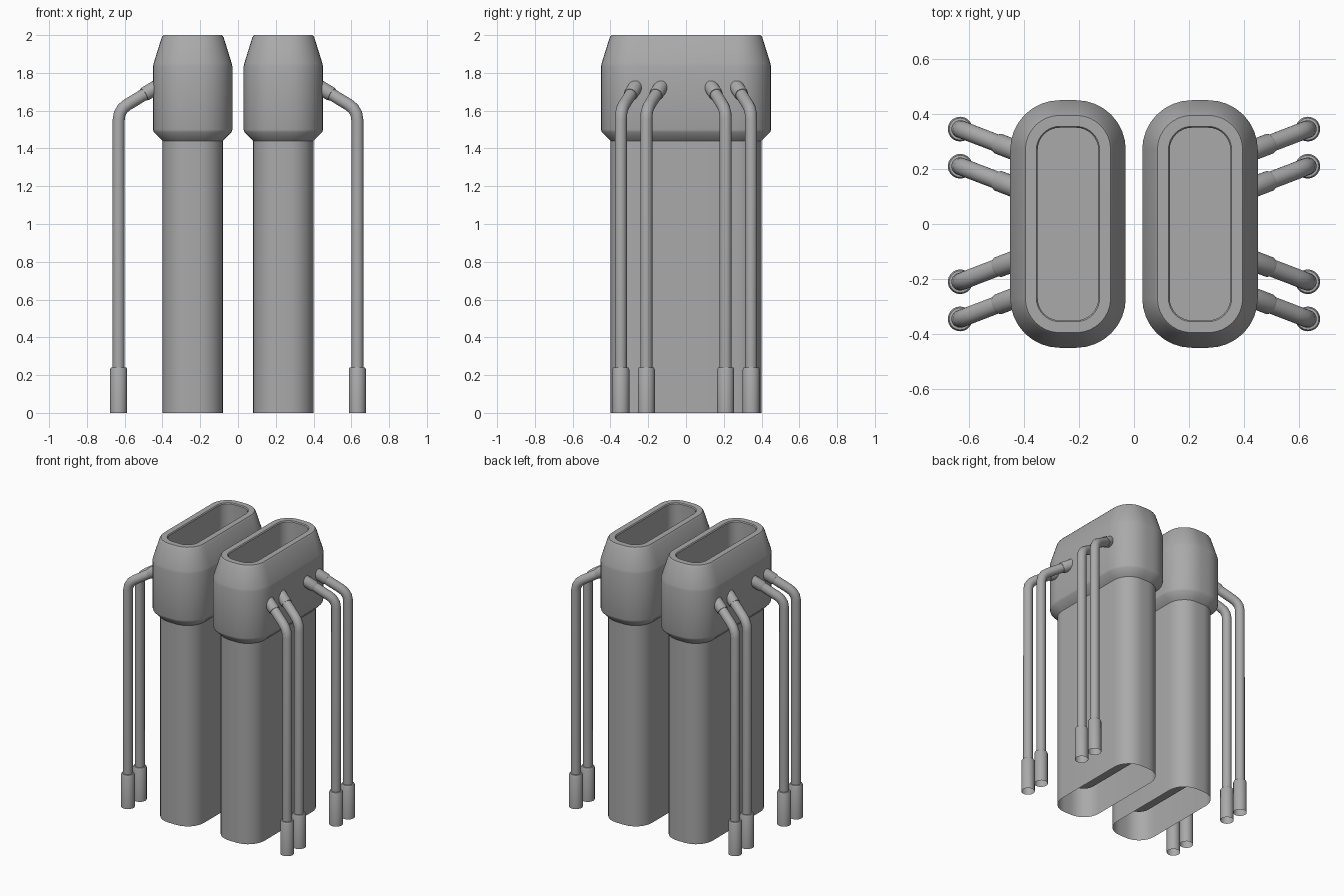
import bpy, bmesh, math
from mathutils import Vector

cube = bpy.data.objects.get("Cube")
if cube:
    bpy.data.objects.remove(cube, do_unlink=True)

GREY = (0.4, 0.4, 0.4, 1)
mat = bpy.data.materials.new("mid grey")
mat.use_nodes = True
mat.diffuse_color = GREY
mat.node_tree.nodes["Principled BSDF"].inputs["Base Color"].default_value = GREY

CORE_X, CORE_Y = 0.03, 0.27     # core rectangle that every tower ring is offset from
TOWER_X = 0.24


def finish(obj, angle=30):
    obj.data.materials.clear()
    obj.data.materials.append(mat)
    bpy.ops.object.select_all(action='DESELECT')
    obj.select_set(True)
    bpy.context.view_layer.objects.active = obj
    bpy.ops.object.shade_smooth_by_angle(angle=math.radians(angle))


def loft(name, rings, cap_end=False):
    """Skin a list of equally long point rings."""
    bm = bmesh.new()
    rows = [[bm.verts.new(p) for p in ring] for ring in rings]
    n = len(rows[0])
    for a, b in zip(rows, rows[1:]):
        for i in range(n):
            j = (i + 1) % n
            bm.faces.new((a[i], a[j], b[j], b[i]))
    if cap_end:
        bm.faces.new(rows[-1])
    mesh = bpy.data.meshes.new(name)
    bm.to_mesh(mesh)
    bm.free()
    obj = bpy.data.objects.new(name, mesh)
    bpy.context.collection.objects.link(obj)
    finish(obj)
    return obj


def rounded_ring(cx, r, z, steps=8):
    pts = []
    for q, (sx, sy) in enumerate(((1, 1), (-1, 1), (-1, -1), (1, -1))):
        for k in range(steps + 1):
            a = (q + k / steps) * math.pi / 2
            pts.append((cx + sx * CORE_X + r * math.cos(a),
                        sy * CORE_Y + r * math.sin(a), z))
    return pts


def tube(name, path, radii, sides=20):
    """Round tube along a path, with rings set on the bisecting planes."""
    path = [Vector(p) for p in path]
    rings = []
    for i, p in enumerate(path):
        before = (p - path[i - 1]).normalized() if i else None
        after = (path[i + 1] - p).normalized() if i < len(path) - 1 else None
        d = ((before or after) + (after or before)).normalized()
        side = d.cross(Vector((0, 1, 0))).normalized()
        up = d.cross(side)
        rings.append([p + radii[i] * (side * math.cos(t) + up * math.sin(t))
                      for t in (2 * math.pi * k / sides for k in range(sides))])
    return loft(name, rings)


# Tower profile: outside going up, over the rim, down the pocket to its floor
PROFILE = [(0.13, 0), (0.13, 1.44), (0.14, 1.45), (0.176, 1.486), (0.18, 1.5),
           (0.18, 1.835), (0.177, 1.85), (0.134, 1.988), (0.125, 2.0),
           (0.085, 2.0), (0.08, 1.993), (0.08, 0.19)]

for sx, side in ((1, "left"), (-1, "right")):
    loft(f"{side}_tower", [rounded_ring(sx * TOWER_X, r, z) for r, z in PROFILE], True)

    for sy, end in ((1, "back"), (-1, "front")):
        for y, place in ((0.345, "outer"), (0.21, "inner")):
            tag = f"{side}_{end}_{place}"

            def at(x, dy, z):
                return (sx * x, sy * (y + dy), z)

            # Bent hose
            path = [at(0.41, -0.085, 1.738), at(0.585, -0.018, 1.632),
                    at(0.61, -0.008, 1.612), at(0.626, -0.002, 1.585),
                    at(0.632, 0, 1.55), at(0.632, 0, 0.22)]
            tube(f"{tag}_hose", path, [0.032] * len(path))

            # Socket where the hose enters the tower
            a, b = Vector(path[0]), Vector(path[1])
            tube(f"{tag}_socket", [a, a.lerp(b, 0.47), a.lerp(b, 0.5), a.lerp(b, 0.5)
                                   + (b - a) * 0.001], [0.038, 0.038, 0.035, 0.03])

            # Connector sleeve on the free end
            tube(f"{tag}_connector", [at(0.632, 0, z) for z in (0, 0.23, 0.24, 0.241)],
                 [0.045, 0.045, 0.04, 0.03])
